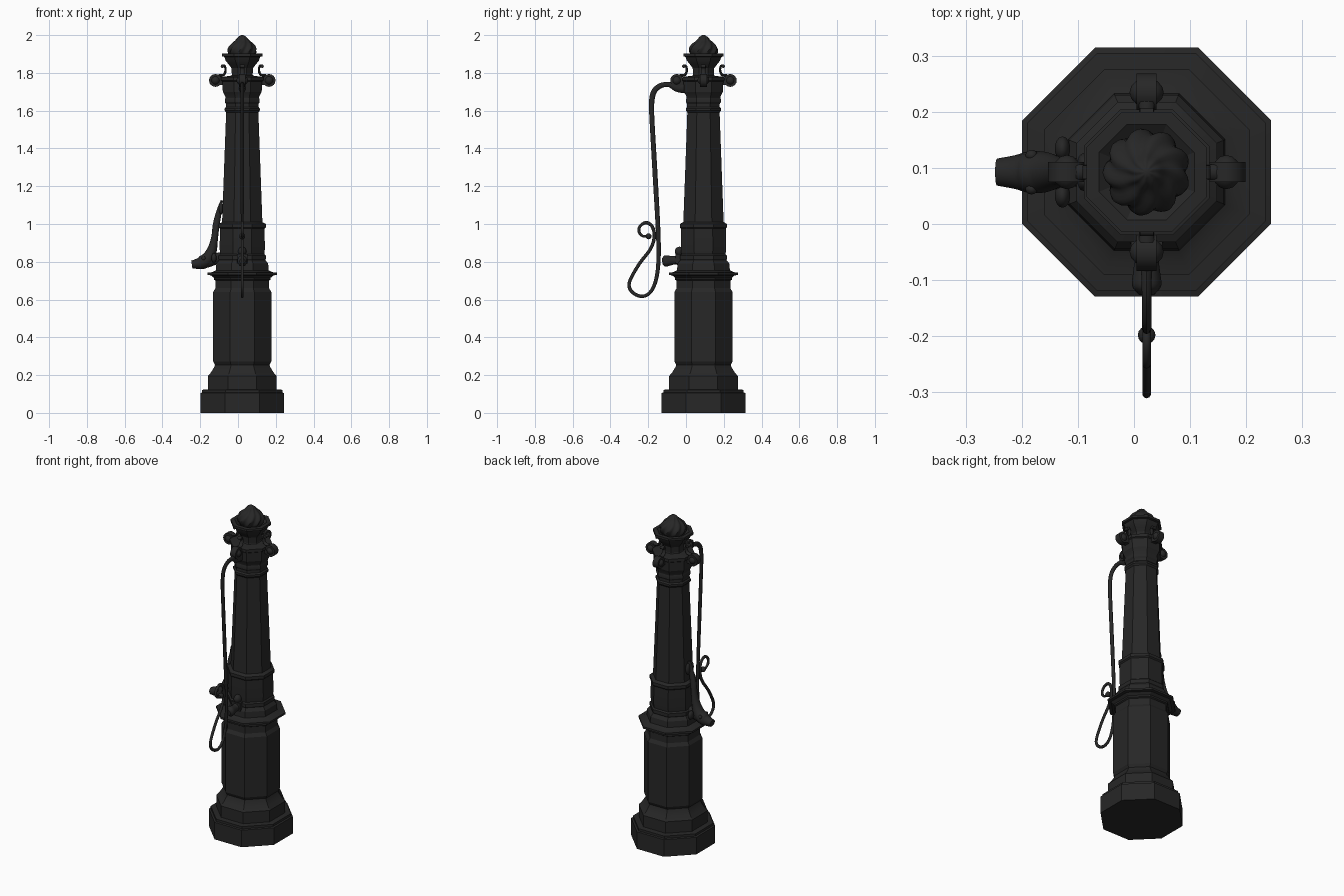
import bpy, bmesh, math
from mathutils import Vector, Matrix

if "Cube" in bpy.data.objects:
    bpy.data.objects.remove(bpy.data.objects["Cube"])

CX, CY = 0.0225, 0.0925          # axis of the pump column
AXIS = Matrix.Translation((CX, CY, 0))

iron = bpy.data.materials.new("cast_iron")
iron.diffuse_color = (0.02, 0.02, 0.02, 1)
iron.use_nodes = True
iron.node_tree.nodes["Principled BSDF"].inputs["Base Color"].default_value = iron.diffuse_color


def finish(name, bm, mat=AXIS, angle=25):
    bmesh.ops.recalc_face_normals(bm, faces=bm.faces)
    me = bpy.data.meshes.new(name)
    bm.to_mesh(me)
    bm.free()
    ob = bpy.data.objects.new(name, me)
    ob.matrix_world = mat
    bpy.context.collection.objects.link(ob)
    me.materials.append(iron)
    bpy.ops.object.select_all(action='DESELECT')
    ob.select_set(True)
    bpy.context.view_layer.objects.active = ob
    bpy.ops.object.shade_smooth_by_angle(angle=math.radians(angle))
    return ob


def skin(name, rings, mat=AXIS, angle=25):
    """Skin closed rings of points and cap both ends."""
    bm = bmesh.new()
    rows = [[bm.verts.new(p) for p in r] for r in rings]
    n = len(rows[0])
    for a, b in zip(rows, rows[1:]):
        for i in range(n):
            bm.faces.new((a[i], a[(i + 1) % n], b[(i + 1) % n], b[i]))
    bm.faces.new(rows[0][::-1])
    bm.faces.new(rows[-1])
    return finish(name, bm, mat, angle)


def octagon(name, profile):
    """Octagonal section; profile holds (apothem, height)."""
    k = 1 / math.cos(math.pi / 8)
    return skin(name, [[(a * k * math.cos((i + .5) * math.pi / 4),
                         a * k * math.sin((i + .5) * math.pi / 4), z)
                        for i in range(8)] for a, z in profile])


def smooth_path(pts, sub):
    """Catmull-Rom through tuples of any length."""
    v = [Vector(p) for p in pts]
    v = [v[0] * 2 - v[1]] + v + [v[-1] * 2 - v[-2]]
    out = []
    for a, b, c, d in zip(v, v[1:], v[2:], v[3:]):
        for s in range(sub):
            t = s / sub
            out.append(.5 * (2 * b + (c - a) * t + (2 * a - 5 * b + 4 * c - d) * t * t
                             + (3 * b - a - 3 * c + d) * t ** 3))
    return out + [v[-2]]


def rod(name, pts, mat, sub=5, sides=10):
    """Planar sweep in local xz; points are (out, height, half thickness, half width)."""
    p = smooth_path(pts, sub)
    rings = []
    for i, q in enumerate(p):
        d = p[min(i + 1, len(p) - 1)] - p[max(i - 1, 0)]
        d = Vector((d[0], d[1])).normalized()
        ring = []
        for j in range(sides):
            a = 2 * math.pi * j / sides
            c = q[2] * math.cos(a)
            ring.append((q[0] - d.y * c, q[3] * math.sin(a), q[1] + d.x * c))
        rings.append(ring)
    return skin(name, rings, mat, 45)


def ball(name, loc, scale, mat=AXIS):
    bm = bmesh.new()
    bmesh.ops.create_uvsphere(bm, u_segments=14, v_segments=9, radius=1)
    bmesh.ops.scale(bm, vec=scale, verts=bm.verts)
    bmesh.ops.translate(bm, vec=loc, verts=bm.verts)
    return finish(name, bm, mat, 60)


def drum(name, loc, radius, width, mat):
    """Cylinder lying across the local y direction."""
    bm = bmesh.new()
    m = Matrix.Translation(loc) @ Matrix.Rotation(math.pi / 2, 4, 'X')
    bmesh.ops.create_cone(bm, cap_ends=True, segments=16, radius1=radius,
                          radius2=radius, depth=width, matrix=m)
    return finish(name, bm, mat)


def box(name, loc, size, mat):
    bm = bmesh.new()
    bmesh.ops.create_cube(bm, size=1)
    bmesh.ops.scale(bm, vec=size, verts=bm.verts)
    bmesh.ops.translate(bm, vec=loc, verts=bm.verts)
    return finish(name, bm, mat)


# Octagonal column, from plinth to cup
octagon("plinth", [(.222, 0), (.222, .105), (.212, .108), (.212, .122), (.182, .125),
                   (.182, .195), (.165, .215), (.147, .245), (.142, .27)])
octagon("lower_column", [(.143, .25), (.154, .272), (.154, .64), (.142, .66),
                         (.142, .70), (.15, .705), (.15, .722)])
octagon("flange", [(.15, .715), (.165, .728), (.183, .73), (.183, .742), (.16, .745),
                   (.14, .755), (.137, .79), (.12, .812)])
octagon("collar", [(.117, .80), (.125, .815), (.125, .833), (.117, .84), (.12, .87),
                   (.118, .96), (.118, .975), (.125, .982), (.125, 1.0), (.107, 1.01)])
octagon("shaft", [(.107, 1.0), (.085, 1.60)])
octagon("neck_ring", [(.085, 1.59), (.093, 1.60), (.093, 1.612), (.086, 1.62), (.086, 1.635),
                      (.092, 1.645), (.092, 1.66), (.088, 1.67)])
octagon("capital", [(.088, 1.66), (.09, 1.675), (.103, 1.70), (.105, 1.755), (.112, 1.76),
                    (.112, 1.778), (.06, 1.785)])
octagon("top_cup", [(.062, 1.775), (.055, 1.79), (.057, 1.825), (.072, 1.845), (.088, 1.865),
                    (.095, 1.885), (.107, 1.888), (.107, 1.902), (.085, 1.903), (.06, 1.885)])

# Twisted bud finial
rings = []
for r, z in smooth_path([(.055, 1.88), (.071, 1.905), (.072, 1.93), (.058, 1.953),
                         (.036, 1.972), (.021, 1.99), (.006, 2.0)], 3):
    tw = (z - 1.88) * 9
    rings.append([(r * (1 + .07 * math.cos(9 * a)) * math.cos(a + tw),
                   r * (1 + .07 * math.cos(9 * a)) * math.sin(a + tw), z)
                  for a in (2 * math.pi * i / 54 for i in range(54))])
skin("bud_finial", rings, angle=40)

# Four bosses with scroll brackets
for k in range(4):
    m = AXIS @ Matrix.Rotation(k * math.pi / 2, 4, 'Z')
    box("boss_arm", (.11, 0, 1.755), (.07, .034, .04), m)
    drum("boss_drum", (.142, 0, 1.76), .034, .036, m)
    ball("boss_cap", (.142, 0, 1.76), (.026, .031, .026), m)
    rod("scroll_bracket", [(.106, 1.837, .006, .01), (.094, 1.838, .006, .012),
                           (.088, 1.815, .006, .012), (.098, 1.79, .007, .012),
                           (.125, 1.785, .008, .014)], m, 4, 8)
    drum("scroll_tip", (.105, 0, 1.835), .009, .024, m)

# Long pump handle with curled end, in the plane facing -y
front = Matrix.Translation((CX, 0, 0)) @ Matrix.Rotation(-math.pi / 2, 4, 'Z')
path = [(-.01, 1.72, .03, .02), (.045, 1.725, .026, .015), (.09, 1.738, .014, .01),
        (.135, 1.732, .014, .009), (.17, 1.70, .015, .009), (.182, 1.64, .014, .009),
        (.18, 1.55, .013, .009), (.163, 1.25, .013, .009), (.147, .95, .012, .008),
        (.146, .80, .011, .008), (.16, .70, .01, .008), (.19, .638, .009, .008),
        (.235, .617, .009, .008), (.285, .64, .009, .008), (.30, .69, .009, .008),
        (.25, .785, .009, .008), (.19, .865, .009, .008), (.168, .93, .009, .008),
        (.178, .985, .009, .008), (.21, 1.007, .009, .008), (.242, .99, .008, .008),
        (.249, .96, .008, .008), (.23, .937, .007, .007), (.20, .935, .007, .007)]
rod("handle", path, front, 6)
ball("handle_curl_knob", (.198, 0, .935), (.016, .016, .016), front)

# Handle guide on the front of the collar
box("guide_plate", (.03, 0, .815), (.05, .056, .05), front)
rod("guide_stem", [(.03, .81, .032, .03), (.06, .808, .022, .022), (.085, .806, .026, .024),
                   (.11, .804, .03, .026), (.126, .803, .016, .014)], front, 4, 12)
ball("guide_knob", (.035, 0, .855), (.025, .022, .025), front)

# Fish-shaped spout on the -x side: tail up the shaft, mouth outward
left = AXIS @ Matrix.Rotation(math.pi, 4, 'Z')
rod("spout_body", [(.108, 1.125, .006, .014), (.122, 1.07, .014, .012),
                   (.137, 1.0, .018, .016), (.146, .93, .018, .022),
                   (.158, .87, .025, .028), (.18, .82, .034, .036),
                   (.21, .797, .036, .037), (.235, .79, .028, .03),
                   (.267, .785, .021, .024)], left, 5, 12)
rod("spout_pipe", [(.09, .825, .03, .025), (.14, .815, .03, .026),
                   (.19, .80, .032, .03)], left, 4, 12)
for s in (-1, 1):
    ball("spout_fin", (.15, s * .042, .82), (.014, .022, .026), left)
    ball("tail_fluke", (.112, s * .016, 1.085), (.012, .018, .034), left)
    ball("fish_eye", (.205, s * .03, .818), (.011, .01, .011), left)
